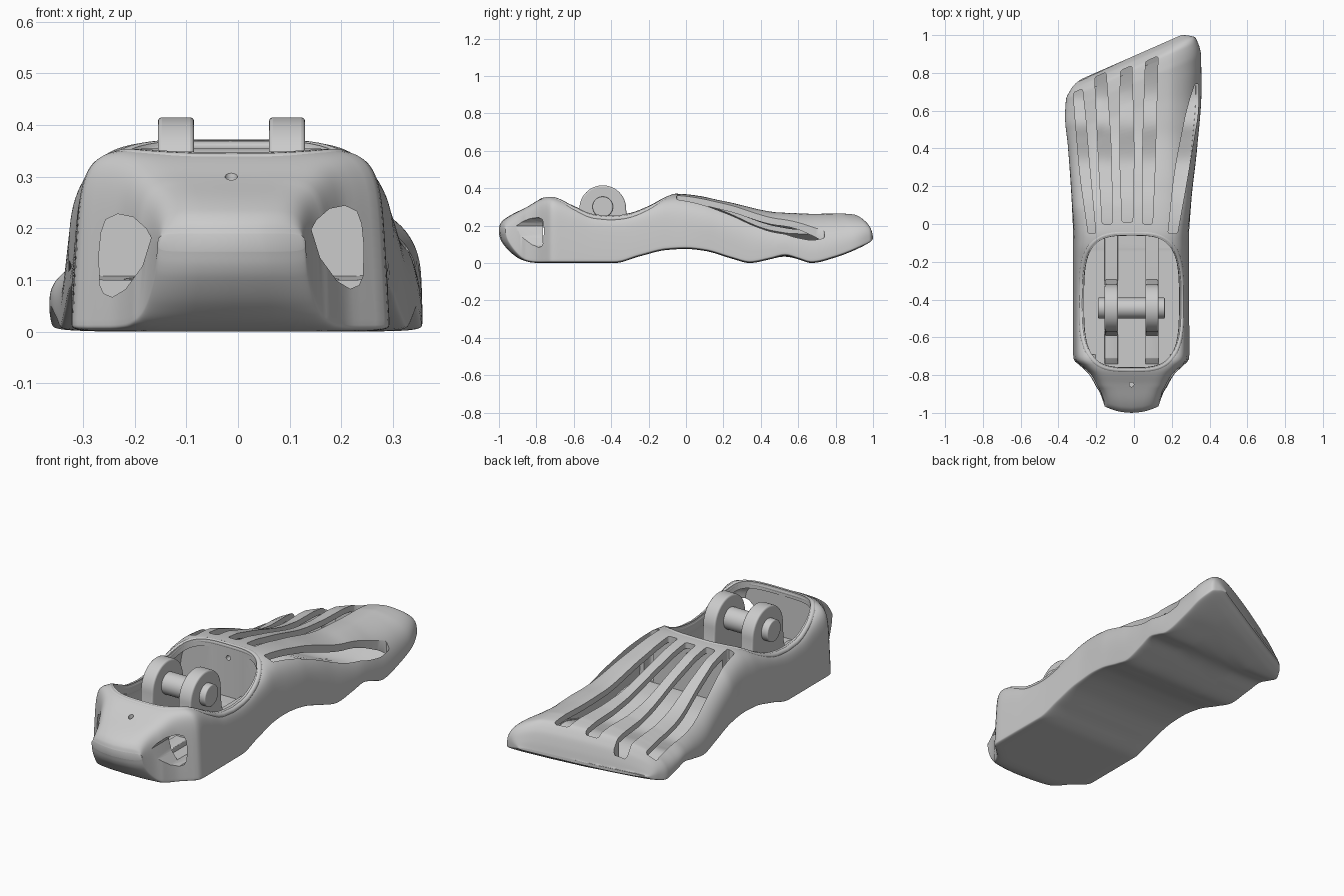
import bpy, bmesh, math

if "Cube" in bpy.data.objects:
    bpy.data.objects.remove(bpy.data.objects["Cube"])

CX = -0.013  # ankle centre line


def curve(*pts):
    """Monotone smooth interpolation through (t, value) points."""
    t = [p[0] for p in pts]
    v = [p[1] for p in pts]
    d = [(v[i + 1] - v[i]) / (t[i + 1] - t[i]) for i in range(len(t) - 1)]
    m = [d[0]] + [0 if a * b <= 0 else 2 * a * b / (a + b) for a, b in zip(d, d[1:])] + [d[-1]]

    def f(x):
        if x <= t[0]:
            return v[0]
        if x >= t[-1]:
            return v[-1]
        i = max(j for j in range(len(d)) if t[j] <= x)
        h = t[i + 1] - t[i]
        q = (x - t[i]) / h
        return (v[i] * (1 + 2 * q) * (1 - q) ** 2 + m[i] * h * q * (1 - q) ** 2
                + v[i + 1] * q * q * (3 - 2 * q) + m[i + 1] * h * q * q * (q - 1))
    return f


# outline, side profile and section shape of the foot
left = curve((-1, -.155), (-.96, -.166), (-.9, -.185), (-.8, -.235), (-.75, -.285),
             (-.72, -.318), (-.69, -.322), (-.1, -.322), (.1, -.328), (.5, -.35), (.7, -.365),
             (.81, -.36), (.86, -.335), (.88, -.31), (.89, -.28))
right = curve((-1, .13), (-.96, .141), (-.9, .16), (-.8, .21), (-.75, .26),
              (-.72, .289), (-.69, .293), (-.1, .29), (.1, .303), (.35, .335), (.6, .357),
              (.75, .355), (.84, .328), (.87, .29), (.89, .25))
bottom = curve((-1, .155), (-.993, .13), (-.98, .105), (-.93, .05), (-.88, .018), (-.82, .002), (-.78, 0),
               (-.38, 0), (-.25, .035), (-.1, .07), (0, .075), (.1, .065), (.25, .022), (.34, 0),
               (.45, .02), (.53, .038), (.6, .02), (.67, 0), (.8, .03), (1, .11))
top = curve((-1, .19), (-.993, .21), (-.97, .235), (-.85, .3), (-.76, .348), (-.72, .355), (-.6, .315),
            (-.5, .276), (-.4, .267), (-.3, .278), (-.2, .315), (-.1, .362), (-.05, .37), (.2, .337),
            (.5, .29), (.7, .287), (1, .285))
power = curve((-1, 6), (-.7, 8), (-.3, 8), (-.08, 5), (.2, 3.6), (.5, 2.4), (.7, 2.5), (.89, 3))
taper = curve((-.9, .06), (-.1, .06), (.1, 0))
shear = curve((0, 0), (.4, .2), (.85, .44))
heel_bow = curve((-1, 1.7), (-.86, 0))
tilt = curve((.1, 0), (.6, .22))
close = curve((.75, 1), (.82, .95), (.86, .7), (.88, .35), (.89, .05))


def spow(a, e):
    return math.copysign(abs(a) ** e, a)


def section(s, d=0.0, floor=0.0, n=112):
    l, r = left(s) + d, right(s) - d
    ring = []
    for i in range(n):
        a = 2 * math.pi * i / n
        c, q = math.cos(a), math.sin(a)
        e = 2 / (power(s) if q >= 0 else 7)
        u = spow(c, e)
        if q > 0:
            u *= 1 - taper(s) * q ** e
        x = (l + r) / 2 + (r - l) / 2 * u
        y = s + shear(s) * x + heel_bow(s) * (x - CX) ** 2
        zo = bottom(s if s < 0 else y)
        zb = max(zo + d, floor)
        zm = zb + (.024 if d == 0 else .006)
        skin_h = (top(s if s < 0 else y) + tilt(s) * min(0, x - .2) - zo - .024) * close(s + .01 * max(0, -x / .35))
        zt = max(zo + .024 + skin_h - d, zm + .004)
        z = zm + spow(q, e) * (zt - zm if q >= 0 else (zm - zb) * max(close(s), .35))
        ring.append((x, y, z))
    return ring


def surface_z(x, y):
    """Height of the top skin around the ankle."""
    l, r = left(y), right(y)
    u = abs(x - (l + r) / 2) / ((r - l) / 2 * (1 - .9 * taper(y)))
    zm = bottom(y) + .024
    n = power(y)
    return zm + (top(y) - zm) * max(0, 1 - u ** n) ** (1 / n)


def loft(name, rings, strip_caps=False):
    bm = bmesh.new()
    vs = [[bm.verts.new(p) for p in ring] for ring in rings]
    n = len(rings[0])
    for a, b in zip(vs, vs[1:]):
        for i in range(n):
            bm.faces.new((a[i], a[(i + 1) % n], b[(i + 1) % n], b[i]))
    for v in (vs[0], vs[-1]):
        if strip_caps:  # bridge upper and lower half so bowed ends stay smooth
            bm.faces.new((v[0], v[1], v[n - 1]))
            for i in range(1, n // 2 - 1):
                bm.faces.new((v[i], v[i + 1], v[n - i - 1], v[n - i]))
            bm.faces.new((v[n // 2 - 1], v[n // 2], v[n // 2 + 1]))
        else:
            bm.faces.new(v)
    bmesh.ops.recalc_face_normals(bm, faces=bm.faces)
    me = bpy.data.meshes.new(name)
    bm.to_mesh(me)
    bm.free()
    ob = bpy.data.objects.new(name, me)
    bpy.context.collection.objects.link(ob)
    return ob


def skin(name, s0, s1, count, d=0.0, floor=0.0):
    mid = [s0 + (s1 - s0) * (.5 - .5 * math.cos(math.pi * i / count)) for i in range(count + 1)]
    return loft(name, [section(s, d, floor) for s in mid], True)


def activate(ob):
    bpy.ops.object.select_all(action='DESELECT')
    ob.select_set(True)
    bpy.context.view_layer.objects.active = ob


def smooth(ob, bevel=0):
    activate(ob)
    if bevel:
        m = ob.modifiers.new("bevel", 'BEVEL')
        m.width, m.segments, m.limit_method = bevel, 3, 'ANGLE'
    bpy.ops.object.shade_smooth_by_angle(angle=math.radians(40))


def cut(ob, cutter):
    activate(ob)
    m = ob.modifiers.new("cut", 'BOOLEAN')
    m.operation, m.solver, m.object = 'DIFFERENCE', 'EXACT', cutter
    bpy.ops.object.modifier_apply(modifier=m.name)
    bpy.data.objects.remove(cutter)


def circle(n, f):
    return [f(math.cos(2 * math.pi * i / n), math.sin(2 * math.pi * i / n)) for i in range(n)]


# outer shell with hollow ankle and hollow forefoot
foot = skin("foot_shell", -1, .89, 150)
cut(foot, skin("heel_cavity", -.765, -.065, 60, .035, .1))
cut(foot, skin("forefoot_cavity", .0, .81, 60, .03))


# ankle opening
def opening(grow):
    return circle(80, lambda c, s: (CX + (.253 + grow) * spow(c, 2 / 3.4), -.41 + (.35 + grow) * spow(s, 2 / 3.4)))


cut(foot, loft("opening_cutter", [[(x, y, z) for x, y in opening(0)] for z in (.101, .6)]))

# side windows in the heel
window = [(.155, .19), (.165, .208), (.19, .23), (.22, .236), (.243, .225), (.252, .2), (.256, .16),
          (.255, .1), (.247, .082), (.23, .075), (.205, .09), (.172, .135)]
for side in (-1, 1):
    cut(foot, loft("window_cutter", [[(CX + side * x, y, z + side * .008) for x, z in window] for y in (-.95, -.69)]))

# forefoot slots: (y, x, half width)
slots = [[(-.05, -.222, .02), (.3, -.262, .027), (.55, -.283, .027), (.705, -.297, .024)],
         [(.0, -.142, .026), (.4, -.156, .034), (.79, -.178, .03)],
         [(.01, -.035, .028), (.4, -.038, .037), (.825, -.042, .03)],
         [(.0, .072, .026), (.4, .08, .034), (.875, .094, .033)],
         [(-.05, .205, .025), (.3, .256, .036), (.55, .301, .033), (.66, .319, .023), (.74, .332, .01)]]
for pts in slots:
    fx = curve(*[(p[0], p[1]) for p in pts])
    fw = curve(*[(p[0], p[2]) for p in pts])
    y0, y1 = pts[0][0], pts[-1][0]
    rings = []
    for t in [0, .004, .01, .03] + [.03 + .94 * i / 30 for i in range(1, 30)] + [.97, .99, .996, 1]:
        y = y0 + (y1 - y0) * t
        w = fw(y) * min(1, .7 + 3 * math.sqrt(min(t, 1 - t)))
        k = .44 * t * t if pts[0][1] < .1 else 0
        lo = bottom(y) + .036
        rings.append([(fx(y) - w, y - k * w, lo), (fx(y) + w, y + k * w, lo),
                      (fx(y) + w, y + k * w, .6), (fx(y) - w, y - k * w, .6)])
    cut(foot, loft("slot_cutter", rings))

# small fixing holes in the heel and in the wall ahead of the ankle
cut(foot, loft("hole_cutter", [circle(20, lambda c, s: (CX + .012 * c, -.85 + .012 * s, z)) for z in (.24, .4)]))
cut(foot, loft("hole_cutter", [circle(20, lambda c, s: (CX + .012 * c, y, .3 + .012 * s)) for y in (-.1, .01)]))
smooth(foot)

# rounded lip around the ankle opening
rim_data = bpy.data.curves.new("ankle_rim", 'CURVE')
rim_data.dimensions = '3D'
rim_data.bevel_depth, rim_data.bevel_resolution = .014, 4
spline = rim_data.splines.new('POLY')
path = opening(.012)
spline.points.add(len(path) - 1)
for p, (x, y) in zip(spline.points, path):
    p.co = (x, y, surface_z(x, y) - .012, 1)
spline.use_cyclic_u = True
rim = bpy.data.objects.new("ankle_rim", rim_data)
bpy.context.collection.objects.link(rim)
activate(rim)
bpy.ops.object.convert(target='MESH')
smooth(bpy.context.object)

# ankle lugs on floor rails
arc = [(-.445 + .125 * math.cos(a), .29 + .125 * math.sin(a))
       for a in [math.pi * i / 32 for i in range(33)]]
lug = arc + [(-.575, .2), (-.59, .14), (-.59, .09), (-.295, .09), (-.295, .14), (-.315, .2)]
for side, x0, x1 in (("left", -.155, -.085), ("right", .06, .13)):
    smooth(loft(side + "_ankle_lug", [[(x, y, z) for y, z in lug] for x in (x0, x1)]), .008)
    rail = [(-.755, .09), (-.055, .09), (-.055, .125), (-.71, .125)]
    smooth(loft(side + "_floor_rail", [[(x, y, z) for y, z in rail] for x in (x0, x1)]), .003)

# ankle pin
smooth(loft("ankle_pin", [circle(40, lambda c, s: (x, -.445 + .055 * c, .3 + .055 * s))
                          for x in (-.19, .163)]), .005)
